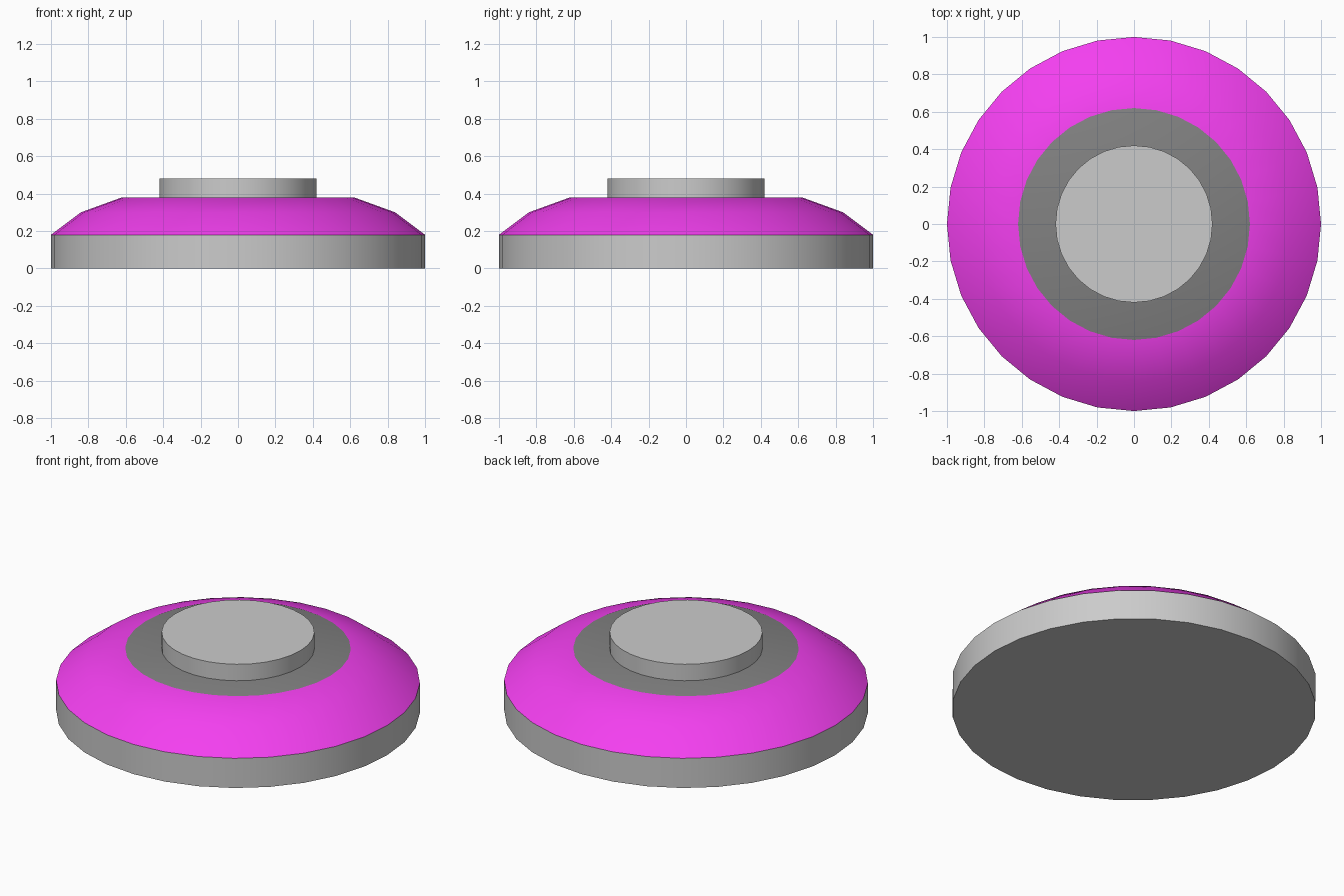
import bpy, bmesh
from math import sin, cos, pi, radians

if "Cube" in bpy.data.objects:
    bpy.data.objects.remove(bpy.data.objects["Cube"])

SIDES = 32


def material(name, color):
    m = bpy.data.materials.new(name)
    m.diffuse_color = color
    m.use_nodes = True
    m.node_tree.nodes["Principled BSDF"].inputs["Base Color"].default_value = m.diffuse_color
    return m


def lathe(name, profile, mat=None):
    """Closed solid of revolution from (radius, z) points, bottom to top."""
    bm = bmesh.new()
    rings = [[bm.verts.new((r * cos(2 * pi * i / SIDES), r * sin(2 * pi * i / SIDES), z))
              for i in range(SIDES)] for r, z in profile]
    for a, b in zip(rings, rings[1:]):
        for i in range(SIDES):
            j = (i + 1) % SIDES
            bm.faces.new((a[i], a[j], b[j], b[i]))
    bm.faces.new(rings[0][::-1])
    bm.faces.new(rings[-1])
    me = bpy.data.meshes.new(name)
    bm.to_mesh(me)
    bm.free()
    ob = bpy.data.objects.new(name, me)
    bpy.context.collection.objects.link(ob)
    if mat:
        me.materials.append(mat)
    bpy.ops.object.select_all(action='DESELECT')
    ob.select_set(True)
    bpy.context.view_layer.objects.active = ob
    bpy.ops.object.shade_smooth_by_angle(angle=radians(30))
    return ob


magenta = material("magenta", (0.9, 0.05, 0.87, 1))
dark = material("dark_grey", (0.22, 0.22, 0.22, 1))

# Grey base disc
lathe("base", [(1.0, 0.0), (1.0, 0.18)])

# Sloped coloured shell with a dark flat top
shell = lathe("shell", [(1.0, 0.18), (0.84, 0.30), (0.62, 0.38)], magenta)
shell.data.materials.append(dark)
for p in shell.data.polygons:
    if p.normal.z > 0.99:
        p.material_index = 1

# Grey button on top
lathe("top_button", [(0.42, 0.38), (0.42, 0.48)])
